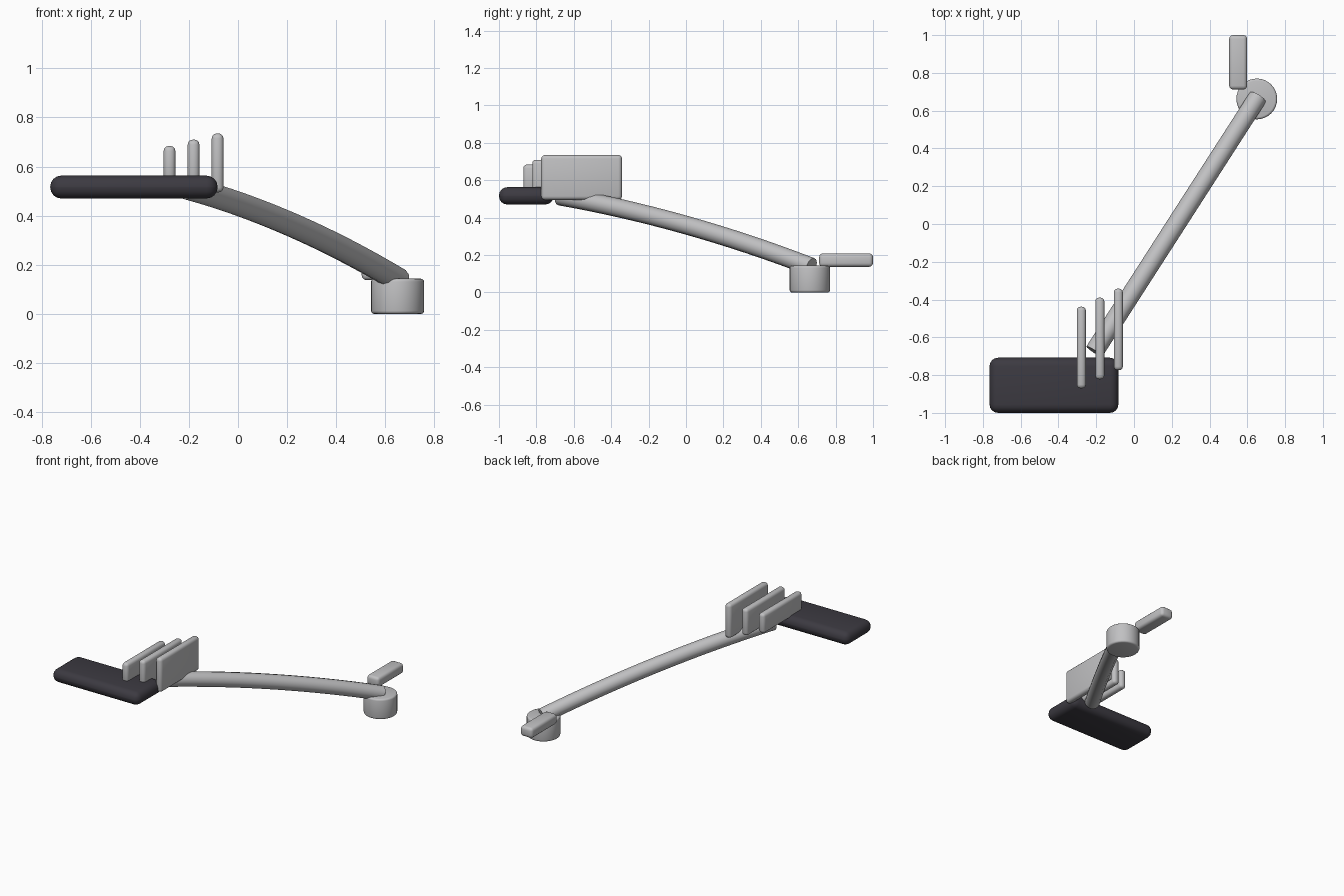
import bpy
import math
from mathutils import Vector

cube = bpy.data.objects.get("Cube")
if cube:
    bpy.data.objects.remove(cube, do_unlink=True)


def make_material(name, color):
    m = bpy.data.materials.new(name)
    m.use_nodes = True
    m.diffuse_color = color
    bsdf = next(n for n in m.node_tree.nodes if n.type == 'BSDF_PRINCIPLED')
    bsdf.inputs["Base Color"].default_value = color
    return m


metal = make_material("light grey metal", (0.53, 0.53, 0.54, 1))
rubber = make_material("dark rubber", (0.045, 0.042, 0.053, 1))


def finish(obj, name, mat, bevel=0, segments=3):
    obj.name = name
    obj.data.materials.append(mat)
    if bevel:
        mod = obj.modifiers.new("rounded edges", 'BEVEL')
        mod.width = bevel
        mod.segments = segments
        mod.limit_method = 'ANGLE'
        bpy.ops.object.modifier_apply(modifier=mod.name)
    bpy.ops.object.shade_smooth_by_angle(angle=math.radians(35))
    return obj


def rounded_box(name, low, high, mat, bevel, segments=3):
    low, high = Vector(low), Vector(high)
    bpy.ops.mesh.primitive_cube_add(size=1, location=(low + high) / 2)
    obj = bpy.context.object
    obj.scale = high - low
    bpy.ops.object.transform_apply(location=False, rotation=False, scale=True)
    return finish(obj, name, mat, bevel, segments)


# Foot pad
rounded_box("foot_pad", (-0.765, -1, 0.47), (-0.083, -0.708, 0.563), rubber, 0.045, 4)

# Three upright plates, each one taller and further back
for i in range(3):
    x = -0.279 + 0.098 * i
    y = -0.87 + 0.048 * i
    half = 0.069 + 0.0255 * i
    rounded_box(f"upright_plate_{i + 1}", (x - 0.024, y, 0.615 - half),
                (x + 0.024, y + 0.432, 0.615 + half), metal, 0.02)

# Pivot boss
bpy.ops.mesh.primitive_cylinder_add(vertices=32, radius=0.108, depth=0.143,
                                    location=(0.65, 0.662, 0.0715))
finish(bpy.context.object, "pivot_boss", metal, 0.012)

# Side tab beside the pivot
rounded_box("pivot_tab", (0.504, 0.712, 0.137), (0.599, 1, 0.209), metal, 0.02)

# Bowed arm: a round tube along a shallow arc
start, end = Vector((-0.21, -0.675, 0.515)), Vector((0.655, 0.67, 0.137))
control = (start + end) / 2 + Vector((0, 0, 0.07))
curve = bpy.data.curves.new("arm", 'CURVE')
curve.dimensions = '3D'
curve.bevel_depth = 0.05
curve.bevel_resolution = 4
curve.use_fill_caps = True
curve.resolution_u = 16
spline = curve.splines.new('BEZIER')
spline.bezier_points.add(1)
for point, place, side in zip(spline.bezier_points, (start, end), (1, -1)):
    handle = place + (control - place) * 2 / 3
    point.handle_left_type = point.handle_right_type = 'FREE'
    point.co = place
    point.handle_right = handle if side > 0 else place * 2 - handle
    point.handle_left = place * 2 - handle if side > 0 else handle
arm = bpy.data.objects.new("arm", curve)
bpy.context.collection.objects.link(arm)
bpy.ops.object.select_all(action='DESELECT')
arm.select_set(True)
bpy.context.view_layer.objects.active = arm
bpy.ops.object.convert(target='MESH')
finish(bpy.context.object, "arm", metal)
